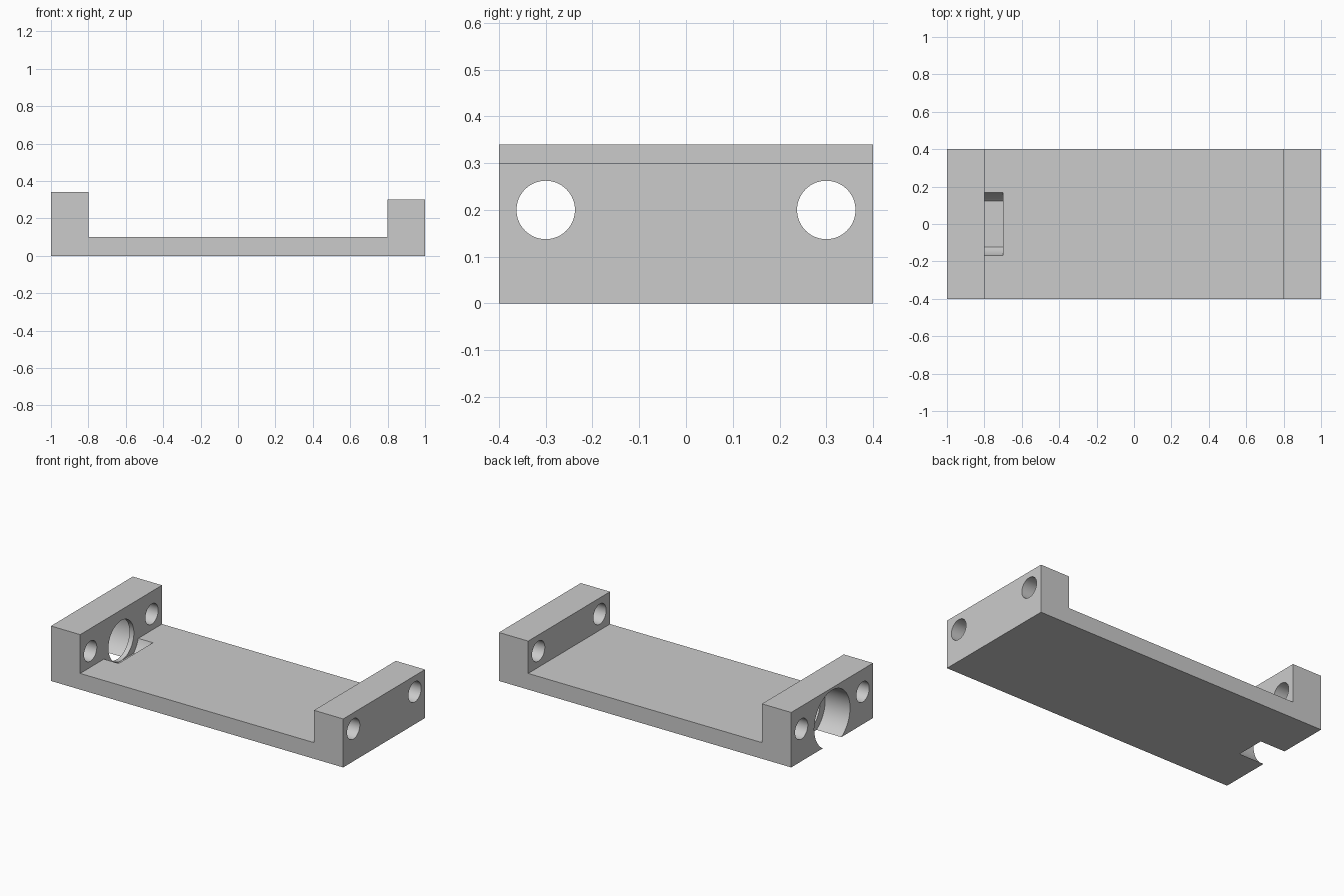
import bpy
import bmesh
from math import pi, sin, cos, asin, radians

default = bpy.data.objects.get("Cube")
if default:
    bpy.data.objects.remove(default, do_unlink=True)

grey = bpy.data.materials.new("light_grey")
grey.use_nodes = True
colour = (0.6, 0.6, 0.6, 1)
grey.diffuse_color = colour
grey.node_tree.nodes["Principled BSDF"].inputs["Base Color"].default_value = colour


def prism(name, points, sweep):
    """Extrude a closed outline of 3D points along the sweep vector."""
    bm = bmesh.new()
    face = bm.faces.new([bm.verts.new(p) for p in points])
    extruded = bmesh.ops.extrude_face_region(bm, geom=[face])["geom"]
    moved = [v for v in extruded if isinstance(v, bmesh.types.BMVert)]
    bmesh.ops.translate(bm, verts=moved, vec=sweep)
    bmesh.ops.recalc_face_normals(bm, faces=bm.faces)
    mesh = bpy.data.meshes.new(name)
    bm.to_mesh(mesh)
    bm.free()
    mesh.materials.append(grey)
    obj = bpy.data.objects.new(name, mesh)
    bpy.context.collection.objects.link(obj)
    return obj


def round_cutter(name, y, z, radius, x0, x1, flat_depth=None, steps=64):
    """Cylinder along x, optionally with its underside cut flat below the axis."""
    if flat_depth is None:
        angles = [2 * pi * i / steps for i in range(steps)]
    else:
        a = asin(flat_depth / radius)
        angles = [-a + (pi + 2 * a) * i / steps for i in range(steps + 1)]
    points = [(x0, y + radius * cos(t), z + radius * sin(t)) for t in angles]
    return prism(name, points, (x1 - x0, 0, 0))


# Bracket body: floor with two end walls of different height
outline = [(-1, 0), (1, 0), (1, 0.3), (0.8, 0.3),
           (0.8, 0.1), (-0.8, 0.1), (-0.8, 0.34), (-1, 0.34)]
body = prism("bracket_body", [(x, -0.4, z) for x, z in outline], (0, 0.8, 0))

# Stepped bore in the taller wall, and the recess in the floor beside it
axis = 0.15
cutters = [
    round_cutter("bore_cutter", 0, axis, 0.175, -1.1, -0.83),
    round_cutter("recess_cutter", 0, axis, 0.175, -0.8, -0.7, flat_depth=0.125),
    round_cutter("lip_cutter", 0, axis, 0.1245, -0.9, -0.75),
]

# Screw holes through both walls
for side in (-1, 1):
    cutters.append(round_cutter("screw_hole_cutter", side * 0.3, 0.2, 0.0625, -1.1, 1.1))

for cutter in cutters:
    cutter.hide_render = True
    cut = body.modifiers.new(cutter.name, 'BOOLEAN')
    cut.operation = 'DIFFERENCE'
    cut.solver = 'EXACT'
    cut.object = cutter

# Apply the cuts, then remove the cutters
bpy.ops.object.select_all(action='DESELECT')
body.select_set(True)
bpy.context.view_layer.objects.active = body
for cut in list(body.modifiers):
    bpy.ops.object.modifier_apply(modifier=cut.name)
for cutter in cutters:
    bpy.data.objects.remove(cutter, do_unlink=True)
bpy.ops.object.shade_smooth_by_angle(angle=radians(30))
